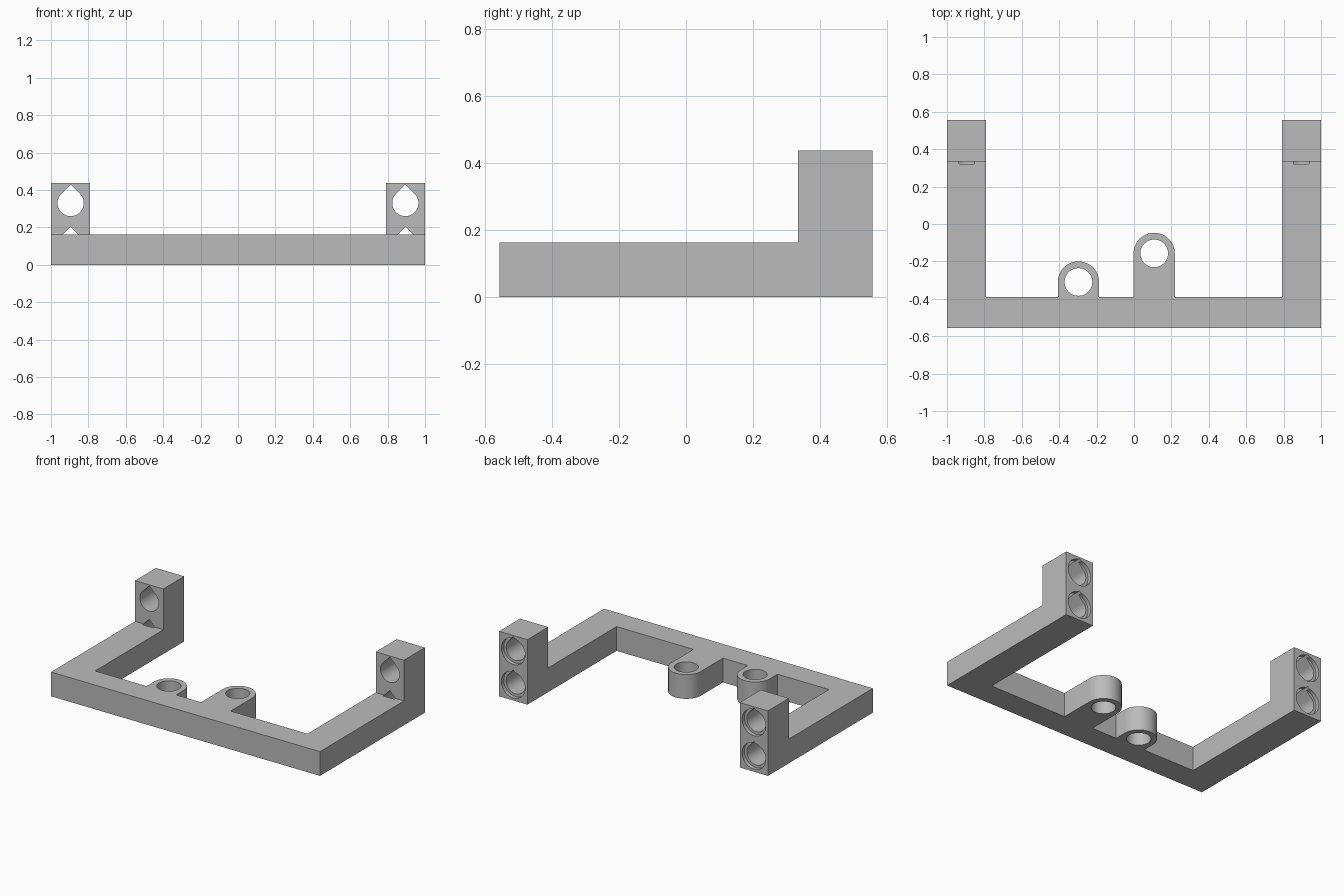
import bpy, math
from mathutils import Matrix, Vector

if "Cube" in bpy.data.objects:
    bpy.data.objects.remove(bpy.data.objects["Cube"], do_unlink=True)

grey = bpy.data.materials.new("plain grey")
grey.use_nodes = True
grey.diffuse_color = (0.5, 0.5, 0.5, 1)
grey.node_tree.nodes["Principled BSDF"].inputs["Base Color"].default_value = (0.5, 0.5, 0.5, 1)

H = 0.163           # bar height
BACK = 0.557        # half depth
POST = 0.335        # front face of the posts
INNER = 0.79        # inner face of the arms
PITCH = 0.225       # distance between the pin holes


def prism(name, outline, start, end, axis="Z"):
    """Extrude an outline along z, or an x-z outline along y."""
    n = len(outline)
    verts = [(a, b, t) if axis == "Z" else (a, t, b)
             for t in (start, end) for a, b in outline]
    faces = [tuple(range(n)), tuple(range(n, 2 * n))]
    faces += [(i, (i + 1) % n, n + (i + 1) % n, n + i) for i in range(n)]
    mesh = bpy.data.meshes.new(name)
    mesh.from_pydata(verts, [], faces)
    obj = bpy.data.objects.new(name, mesh)
    bpy.context.collection.objects.link(obj)
    bpy.context.view_layer.objects.active = obj
    bpy.ops.object.mode_set(mode="EDIT")
    bpy.ops.mesh.select_all(action="SELECT")
    bpy.ops.mesh.normals_make_consistent(inside=False)
    bpy.ops.object.mode_set(mode="OBJECT")
    return obj


def arc(x, y, r, a0=0, a1=360, steps=48):
    count = steps if a1 - a0 == 360 else steps + 1
    angles = [math.radians(a0 + (a1 - a0) * i / steps) for i in range(count)]
    return [(x + r * math.cos(a), y + r * math.sin(a)) for a in angles]


def teardrop(x, z, r):
    return arc(x, z, r, 135, 405) + [(x, z + r * math.sqrt(2))]


def combine(target, tool, operation):
    mod = target.modifiers.new("combine", "BOOLEAN")
    mod.operation, mod.object, mod.solver = operation, tool, "EXACT"
    bpy.context.view_layer.objects.active = target
    bpy.ops.object.modifier_apply(modifier=mod.name)
    bpy.data.objects.remove(tool, do_unlink=True)


# U-shaped bar, with its two round-ended lugs in the same outline
front = -0.39
lugs = [(0.108, -0.157), (-0.297, -0.31)]
outline = [(-1, -BACK), (1, -BACK), (1, BACK), (INNER, BACK), (INNER, front)]
for x, y in lugs:
    outline += [(x + 0.11, front)] + arc(x, y, 0.11, 0, 180) + [(x - 0.11, front)]
outline += [(-INNER, front), (-INNER, BACK), (-1, BACK)]
frame = prism("bracket_frame", outline, 0, H)

# Upright posts at the ends of the arms
for s in (-1, 1):
    post = prism("post", [(s, POST), (s * INNER, POST), (s * INNER, BACK), (s, BACK)], 0, 0.437)
    combine(frame, post, "UNION")

# Vertical holes through the lugs
for x, y in lugs:
    combine(frame, prism("lug_hole", arc(x, y, 0.074), -0.1, 0.3), "DIFFERENCE")

# Teardrop pin holes with shallow round recesses at the back
for s in (-1, 1):
    for z in (0.33, 0.33 - PITCH):
        x = s * 0.895
        combine(frame, prism("pin_hole", teardrop(x, z, 0.07), 0.322, 0.7, "Y"), "DIFFERENCE")
        combine(frame, prism("pin_recess", arc(x, z, 0.088), BACK - 0.025, 0.7, "Y"), "DIFFERENCE")

frame.data.materials.clear()
frame.data.materials.append(grey)
bpy.ops.object.select_all(action="DESELECT")
frame.select_set(True)
bpy.context.view_layer.objects.active = frame
bpy.ops.object.shade_smooth_by_angle(angle=math.radians(30))
